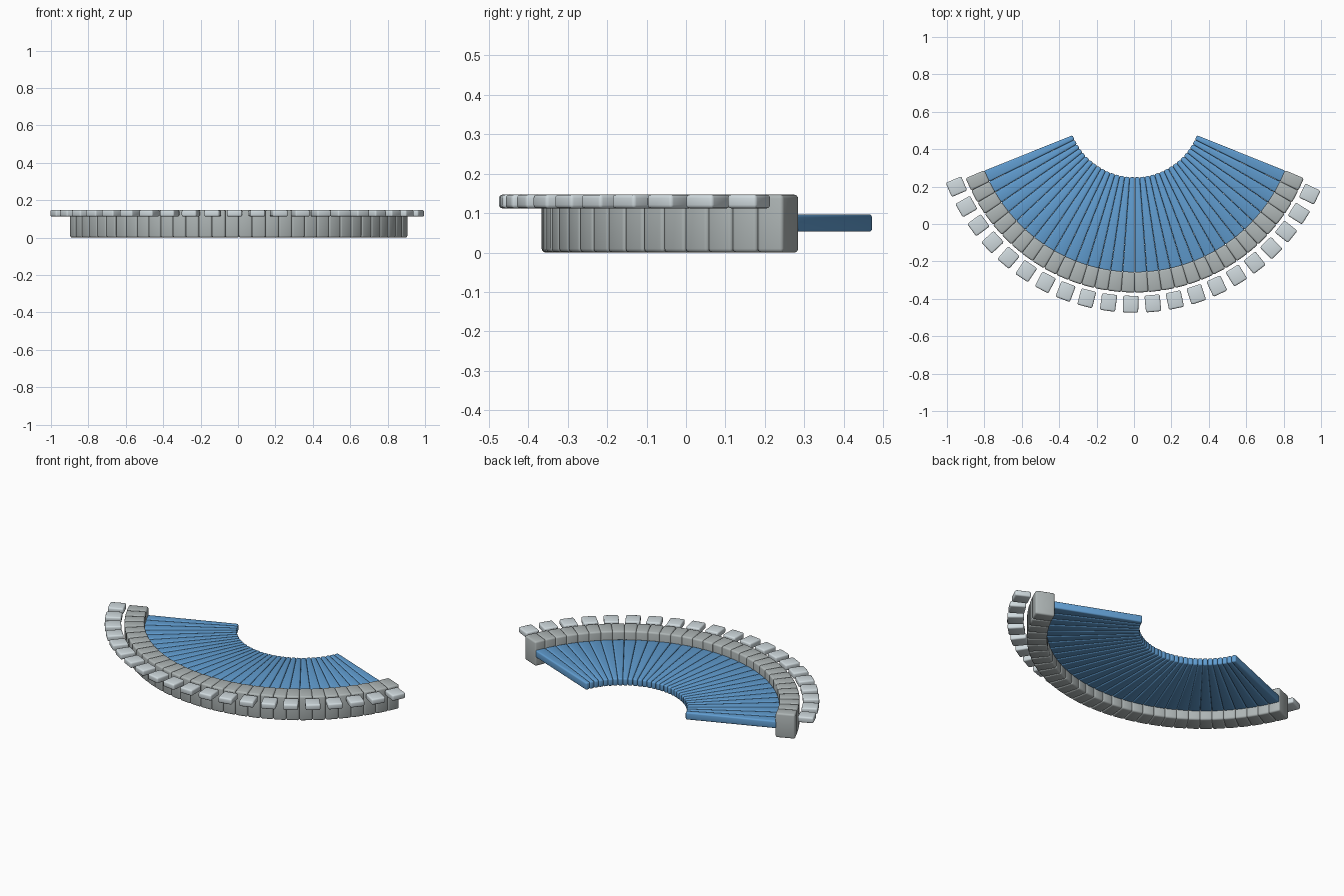
import bpy, bmesh
from math import sin, cos, radians

if "Cube" in bpy.data.objects:
    bpy.data.objects.remove(bpy.data.objects["Cube"])

CX, CY = 0.004, 0.608      # centre of all arcs


def material(name, rgb):
    m = bpy.data.materials.new(name)
    m.diffuse_color = (*rgb, 1)
    m.use_nodes = True
    m.node_tree.nodes["Principled BSDF"].inputs["Base Color"].default_value = m.diffuse_color
    return m


def fan(name, count, step, mid, r0, r1, hw0, hw1, z0, z1, bevel, mat):
    """Row of bevelled tapered blocks; angles are measured from -y."""
    bm = bmesh.new()
    for i in range(count):
        a = radians(mid + (i - (count - 1) / 2) * step)
        radial, tangent = (sin(a), -cos(a)), (cos(a), sin(a))
        ring = []
        for z in (z0, z1):
            for r, t in ((r0, -hw0), (r1, -hw1), (r1, hw1), (r0, hw0)):
                ring.append(bm.verts.new((CX + r * radial[0] + t * tangent[0],
                                          CY + r * radial[1] + t * tangent[1], z)))
        b, t = ring[:4], ring[4:]
        bm.faces.new(b[::-1])
        bm.faces.new(t)
        for k in range(4):
            n = (k + 1) % 4
            bm.faces.new((b[k], b[n], t[n], t[k]))
    bmesh.ops.recalc_face_normals(bm, faces=bm.faces)
    bmesh.ops.bevel(bm, geom=bm.edges[:], offset=bevel, segments=3,
                    profile=0.5, affect='EDGES')
    me = bpy.data.meshes.new(name)
    bm.to_mesh(me)
    bm.free()
    ob = bpy.data.objects.new(name, me)
    bpy.context.collection.objects.link(ob)
    me.materials.append(mat)
    bpy.ops.object.select_all(action='DESELECT')
    ob.select_set(True)
    bpy.context.view_layer.objects.active = ob
    bpy.ops.object.shade_smooth_by_angle(angle=radians(35))
    return ob


blue = material("blue", (0.12, 0.34, 0.64))
grey = material("stone_grey", (0.42, 0.46, 0.46))
pale = material("pale_grey", (0.63, 0.70, 0.73))

STEP = 132 / 31
# inner deck of tapered planks
fan("deck_planks", 32, STEP, 0, 0.358, 0.868, 0.0133, 0.032, 0.053, 0.097, 0.008, blue)
# curved wall of blocks
fan("wall_blocks", 32, STEP, 0, 0.864, 0.974, 0.034, 0.036, 0.0, 0.147, 0.010, grey)
# outer ring of floating caps
fan("outer_caps", 21, 6.56, -1.2, 0.992, 1.082, 0.041, 0.041, 0.112, 0.147, 0.009, pale)
